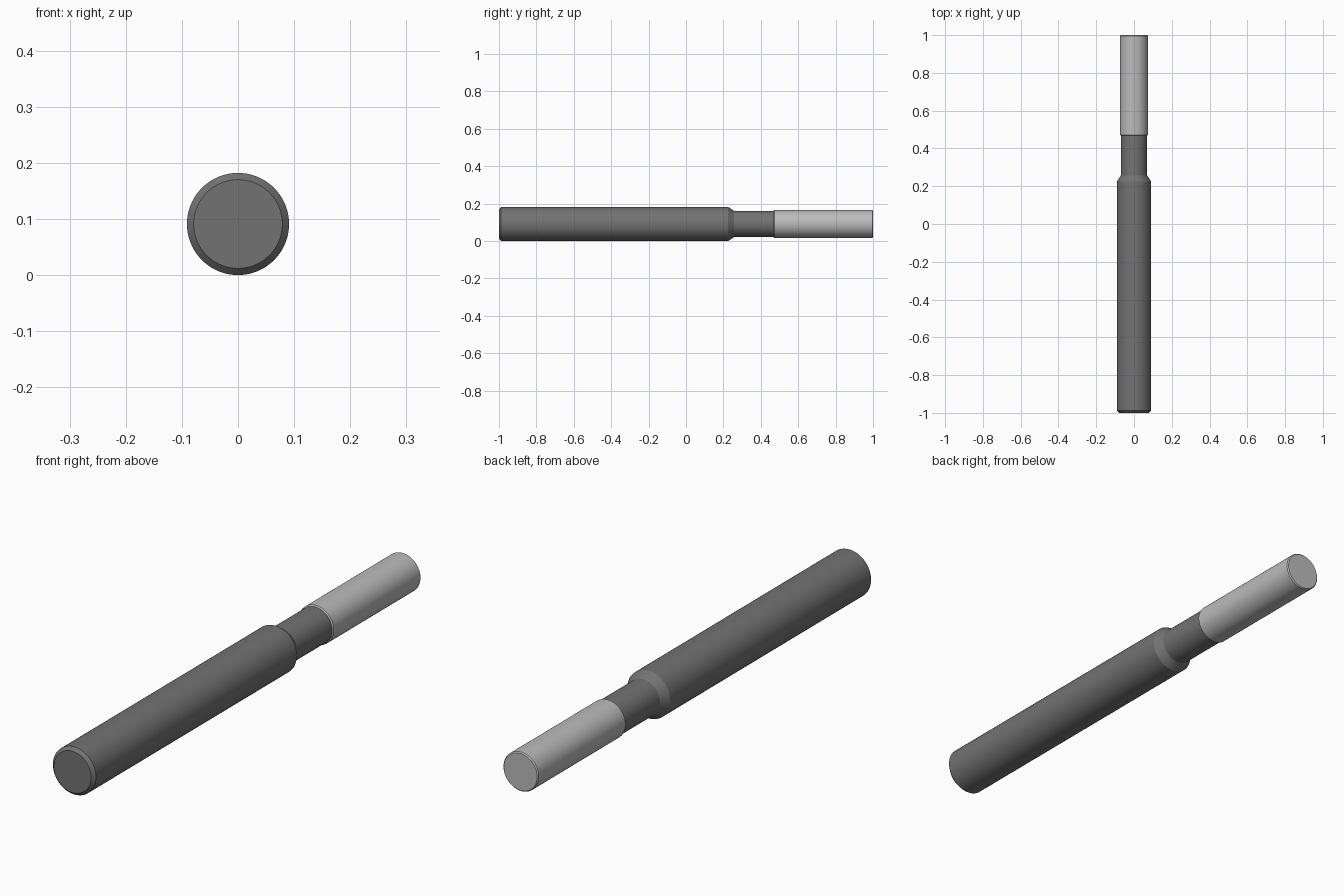
import bpy, bmesh, math

if "Cube" in bpy.data.objects:
    bpy.data.objects.remove(bpy.data.objects["Cube"])

AXIS_Z = 0.091
SIDES = 96


def grey(name, v):
    m = bpy.data.materials.new(name)
    m.diffuse_color = (v, v, v, 1)
    m.use_nodes = True
    m.node_tree.nodes["Principled BSDF"].inputs["Base Color"].default_value = m.diffuse_color
    return m


def turned(name, profile, mat):
    """Capped solid of revolution along y from (y, radius) points."""
    bm = bmesh.new()
    rings = []
    for y, r in profile:
        rings.append([bm.verts.new((r * math.cos(a), y, AXIS_Z + r * math.sin(a)))
                      for a in (2 * math.pi * i / SIDES for i in range(SIDES))])
    for a, b in zip(rings, rings[1:]):
        for i in range(SIDES):
            j = (i + 1) % SIDES
            bm.faces.new((a[i], a[j], b[j], b[i]))
    bm.faces.new(rings[0])
    bm.faces.new(rings[-1])
    bmesh.ops.recalc_face_normals(bm, faces=bm.faces)
    me = bpy.data.meshes.new(name)
    bm.to_mesh(me)
    bm.free()
    me.materials.append(mat)
    ob = bpy.data.objects.new(name, me)
    bpy.context.collection.objects.link(ob)
    bpy.ops.object.select_all(action='DESELECT')
    ob.select_set(True)
    bpy.context.view_layer.objects.active = ob
    bpy.ops.object.shade_smooth_by_angle(angle=math.radians(25))
    return ob


# Shank with chamfered end, tapered shoulder and relieved neck
turned("shank", [(-1, 0.079), (-0.988, 0.091), (0.225, 0.091),
                 (0.257, 0.07), (0.468, 0.07)], grey("dark_steel", 0.17))

# Slightly wider cutting section with small end chamfers
turned("cutting_section", [(0.468, 0.07), (0.472, 0.0745), (0.996, 0.0745),
                           (1, 0.0705)], grey("light_steel", 0.5))
